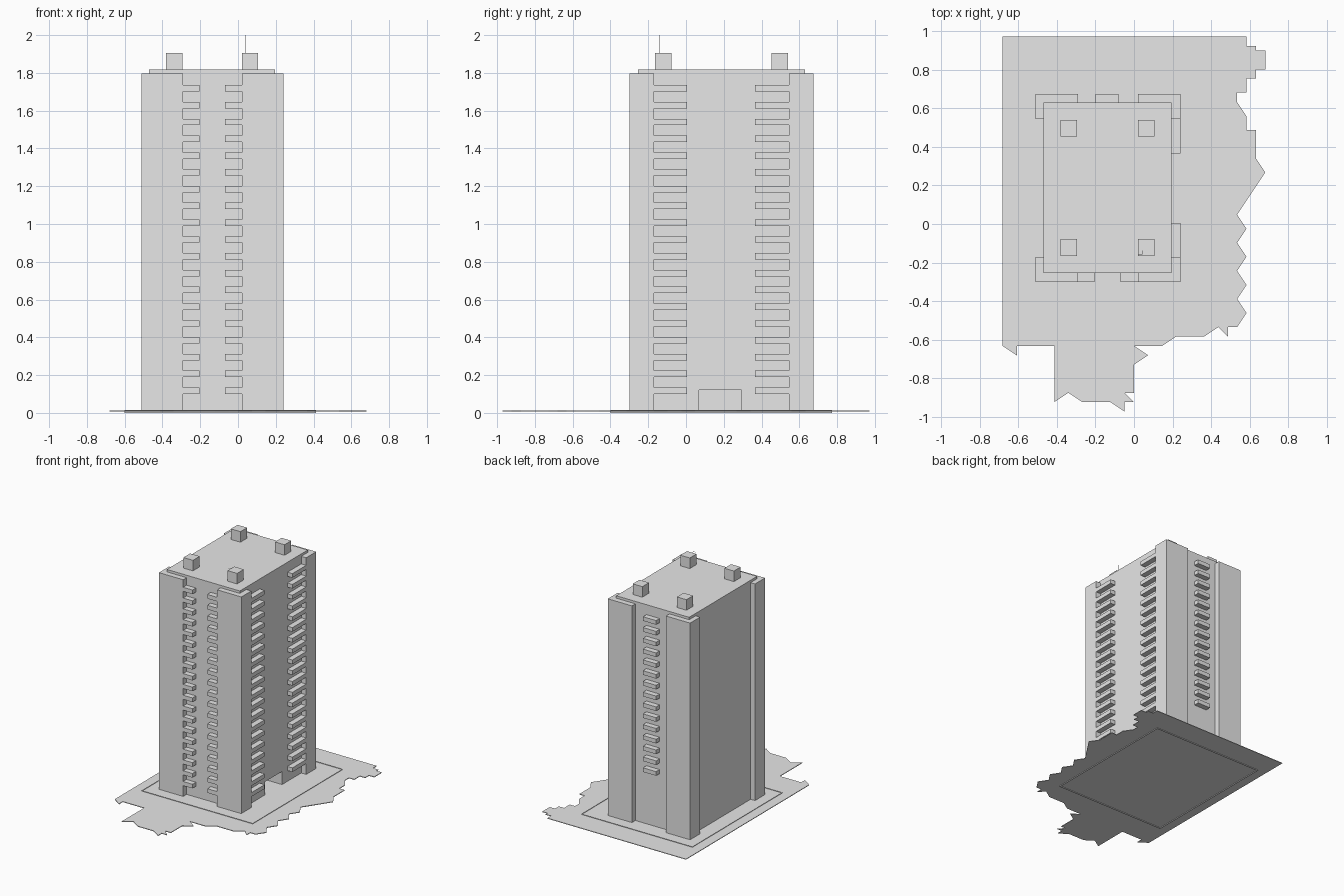
import bpy
import bmesh
from mathutils import Vector

default_cube = bpy.data.objects.get("Cube")
if default_cube:
    bpy.data.objects.remove(default_cube, do_unlink=True)

# One concrete grey for everything
concrete = bpy.data.materials.new("concrete_grey")
concrete.use_nodes = True
grey = (0.8, 0.8, 0.8, 1)
concrete.diffuse_color = grey
concrete.node_tree.nodes["Principled BSDF"].inputs["Base Color"].default_value = grey


def finish(name, bm):
    """Turn a bmesh into a named, coloured object."""
    bmesh.ops.recalc_face_normals(bm, faces=bm.faces)
    mesh = bpy.data.meshes.new(name)
    bm.to_mesh(mesh)
    bm.free()
    mesh.materials.append(concrete)
    obj = bpy.data.objects.new(name, mesh)
    bpy.context.collection.objects.link(obj)
    return obj


def add_box(bm, low, high):
    low, high = Vector(low), Vector(high)
    verts = bmesh.ops.create_cube(bm, size=1)["verts"]
    for v in verts:
        v.co = (low + high) / 2 + v.co * (high - low)


def box(name, low, high):
    bm = bmesh.new()
    add_box(bm, low, high)
    return finish(name, bm)


def prism(name, outline, bottom, top):
    """Extrude a flat outline upwards."""
    bm = bmesh.new()
    face = bm.faces.new([bm.verts.new((x, y, bottom)) for x, y in outline])
    walls = bmesh.ops.extrude_face_region(bm, geom=[face])["geom"]
    moved = [g for g in walls if isinstance(g, bmesh.types.BMVert)]
    bmesh.ops.translate(bm, verts=moved, vec=(0, 0, top - bottom))
    return finish(name, bm)


# Shared levels and the two footprints: core walls and outer corner piers
GROUND, EAVES, ROOF = 0.012, 1.797, 1.817
CORE_LEFT, CORE_RIGHT, CORE_FRONT, CORE_BACK = -0.47, 0.195, -0.255, 0.63
WEST, EAST, SOUTH, NORTH = -0.51, 0.24, -0.30, 0.675

# Ragged ground sheet, outlined on a regular cell grid
CELL = 0.0243
ragged_edge = [
    (-28, 40), (24, 40), (24, 38), (26, 38), (26, 37), (28, 37), (28, 33),
    (26, 33), (26, 31), (24, 31), (24, 28), (22, 28), (22, 26), (24, 23),
    (24, 20), (26, 20), (26, 14), (28, 11), (22, 2), (24, -1), (22, -4),
    (24, -7), (22, -10), (24, -13), (22, -16), (24, -19), (22, -22),
    (20, -22), (20, -24), (18, -22), (15, -24), (9, -24), (6, -26), (0, -26),
    (3, -28), (0, -30), (0, -36), (-2, -36), (0, -38), (-2, -38), (-2, -40),
    (-5, -38), (-11, -38), (-14, -36), (-17, -38), (-17, -26), (-25, -26),
    (-25, -28), (-28, -26)]
prism("ground_sheet", [(x * CELL, y * CELL) for x, y in ragged_edge], 0.007, GROUND)

# Thin kerb running round the plot
bm = bmesh.new()
kerb_low, kerb_high = Vector((-0.6, -0.4)), Vector((0.41, 0.77))
for x in (kerb_low.x, kerb_high.x):
    add_box(bm, (x, kerb_low.y, 0), (x + 0.004, kerb_high.y, 0.016))
for y in (kerb_low.y, kerb_high.y):
    add_box(bm, (kerb_low.x, y, 0), (kerb_high.x, y + 0.004, 0.016))
finish("plot_kerb", bm)

# Tower core with a recessed entrance on the right side
DOOR_NEAR, DOOR_FAR, DOOR_TOP, DOOR_DEPTH = 0.07, 0.295, 0.12, 0.2
door_back = CORE_RIGHT - DOOR_DEPTH
prism("tower_core", [
    (CORE_LEFT, CORE_FRONT), (CORE_RIGHT, CORE_FRONT),
    (CORE_RIGHT, DOOR_NEAR), (door_back, DOOR_NEAR),
    (door_back, DOOR_FAR), (CORE_RIGHT, DOOR_FAR),
    (CORE_RIGHT, CORE_BACK), (CORE_LEFT, CORE_BACK)], GROUND, DOOR_TOP)
box("tower_upper", (CORE_LEFT, CORE_FRONT, DOOR_TOP), (CORE_RIGHT, CORE_BACK, ROOF))

# Corner piers, standing slightly proud of the core
PIER_X, PIER_Y = 0.22, 0.13
for side, x in (("left", WEST), ("right", EAST - PIER_X)):
    for end, y in (("front", SOUTH), ("back", NORTH - PIER_Y)):
        box(f"corner_pier_{end}_{side}", (x, y, GROUND), (x + PIER_X, y + PIER_Y, EAVES))

# Stacks of balconies, one slab per storey from the top down
TOP_LEVEL, STOREY, SLAB = 1.735, 0.0889, 0.034


def balcony_stack(name, low, high, count):
    bm = bmesh.new()
    for i in range(count):
        z = TOP_LEVEL - i * STOREY
        add_box(bm, (*low, z - SLAB), (*high, z))
    finish(name, bm)


balcony_stack("front_balconies_a", (WEST + PIER_X, SOUTH), (-0.205, CORE_FRONT), 19)
balcony_stack("front_balconies_b", (-0.07, SOUTH), (EAST - PIER_X, CORE_FRONT), 19)
balcony_stack("side_balconies_front", (CORE_RIGHT, SOUTH + PIER_Y), (EAST, 0.005), 19)
balcony_stack("side_balconies_back", (CORE_RIGHT, 0.365), (EAST, NORTH - PIER_Y), 19)
balcony_stack("back_balconies", (-0.2, CORE_BACK), (-0.08, NORTH), 15)

# Four roof vents
VENT = 0.087
for side, x in (("left", -0.382), ("right", 0.02)):
    for end, y in (("front", -0.165), ("back", 0.453)):
        box(f"roof_vent_{end}_{side}", (x, y, ROOF), (x + VENT, y + VENT, ROOF + VENT))

# Hair-thin aerial on the front right vent
bm = bmesh.new()
add_box(bm, (0.041, -0.139, ROOF + VENT), (0.043, -0.137, 2))
add_box(bm, (0.022, -0.158, 1.92), (0.044, -0.156, 1.922))
add_box(bm, (0.041, -0.158, 1.92), (0.043, -0.137, 1.922))
finish("roof_aerial", bm)
